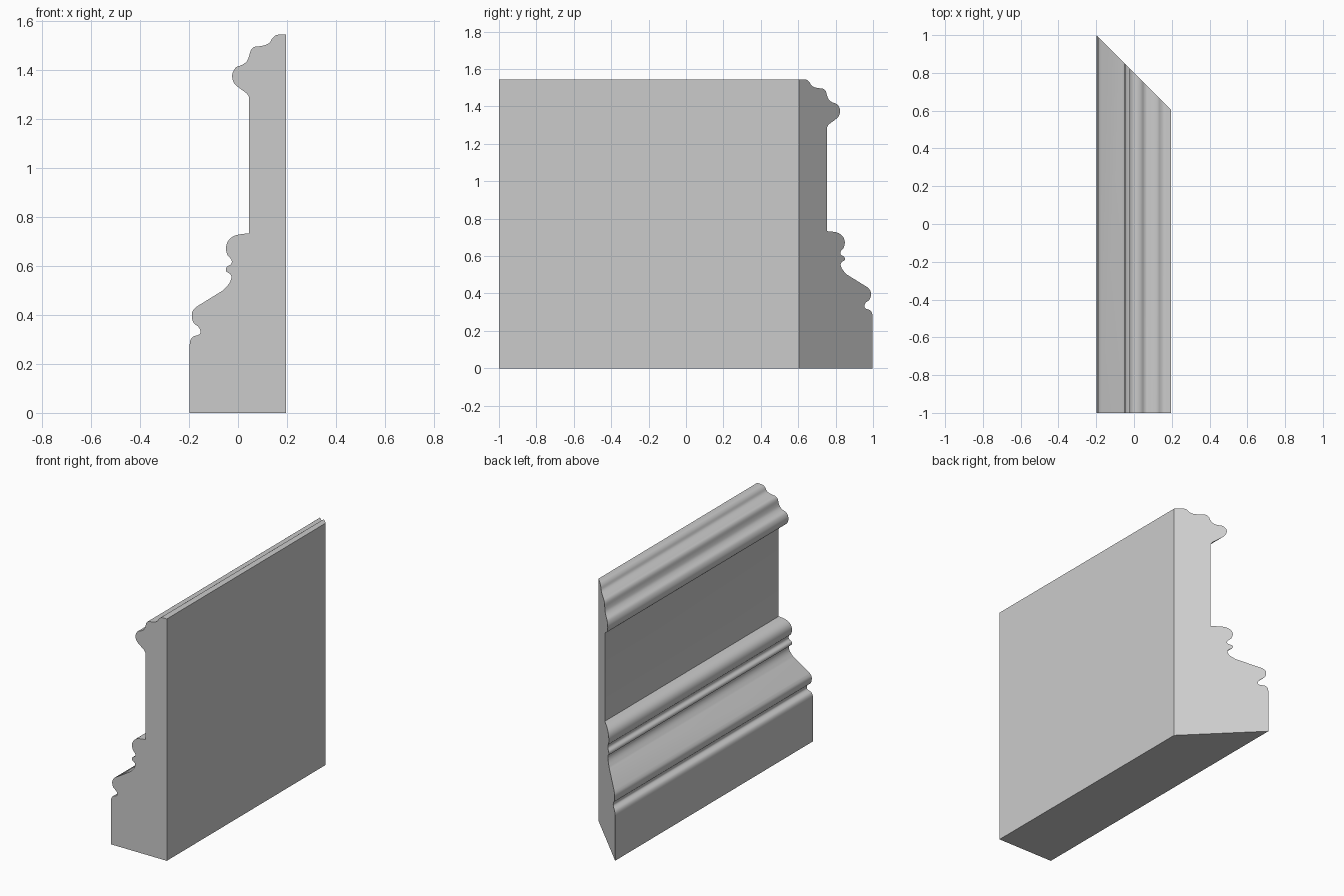
import bpy, bmesh, math
from mathutils import Vector

if "Cube" in bpy.data.objects:
    bpy.data.objects.remove(bpy.data.objects["Cube"])


def smooth_run(points, steps=3):
    """Catmull-Rom curve through the given (x, z) points."""
    p = [Vector(q) for q in points]
    p = [p[0]] + p + [p[-1]]
    out = []
    for a, b, c, d in zip(p, p[1:], p[2:], p[3:]):
        for i in range(steps):
            t = i / steps
            out.append(0.5 * (2 * b + (c - a) * t + (2 * a - 5 * b + 4 * c - d) * t * t
                              + (3 * b - a - 3 * c + d) * t ** 3))
    return out + [p[-1]]


# base edge and small groove with lower bead
lower = smooth_run([(-0.198, 0.27), (-0.195, 0.295), (-0.184, 0.311), (-0.163, 0.318),
                    (-0.154, 0.327), (-0.155, 0.34), (-0.164, 0.354), (-0.18, 0.366),
                    (-0.188, 0.386), (-0.187, 0.412), (-0.172, 0.432)])
# cove, thin bead and round upper bead
middle = smooth_run([(-0.062, 0.5), (-0.037, 0.527), (-0.027, 0.552), (-0.032, 0.567),
                     (-0.046, 0.576), (-0.05, 0.585), (-0.045, 0.597), (-0.03, 0.606),
                     (-0.025, 0.618), (-0.03, 0.63), (-0.043, 0.645), (-0.049, 0.67),
                     (-0.045, 0.693), (-0.032, 0.712), (-0.01, 0.725), (0.02, 0.731),
                     (0.045, 0.733)])
# crown
crown = smooth_run([(0.045, 1.29), (0.034, 1.306), (0.0, 1.331), (-0.018, 1.35),
                    (-0.024, 1.375), (-0.019, 1.396), (-0.006, 1.413), (0.016, 1.421),
                    (0.035, 1.435), (0.045, 1.456), (0.052, 1.48), (0.065, 1.494),
                    (0.085, 1.497), (0.11, 1.502), (0.129, 1.512), (0.141, 1.531),
                    (0.157, 1.543), (0.175, 1.545)])
profile = ([Vector((0.197, 0)), Vector((-0.198, 0))] + lower + middle + crown
           + [Vector((0.197, 1.545))])

# extrude along y: square end at -1, 45 degree mitre at the far end
bm = bmesh.new()
square = [bm.verts.new((p.x, -1, p.y)) for p in profile]
mitre = [bm.verts.new((p.x, 0.8 - p.x, p.y)) for p in profile]
bm.faces.new(square)
bm.faces.new(mitre[::-1])
n = len(profile)
for i in range(n):
    j = (i + 1) % n
    bm.faces.new((square[i], mitre[i], mitre[j], square[j]))
bmesh.ops.recalc_face_normals(bm, faces=bm.faces)
mesh = bpy.data.meshes.new("baseboard_moulding")
bm.to_mesh(mesh)
bm.free()

board = bpy.data.objects.new("baseboard_moulding", mesh)
bpy.context.collection.objects.link(board)
bpy.context.view_layer.objects.active = board
board.select_set(True)
bpy.ops.object.shade_smooth_by_angle(angle=math.radians(30))
